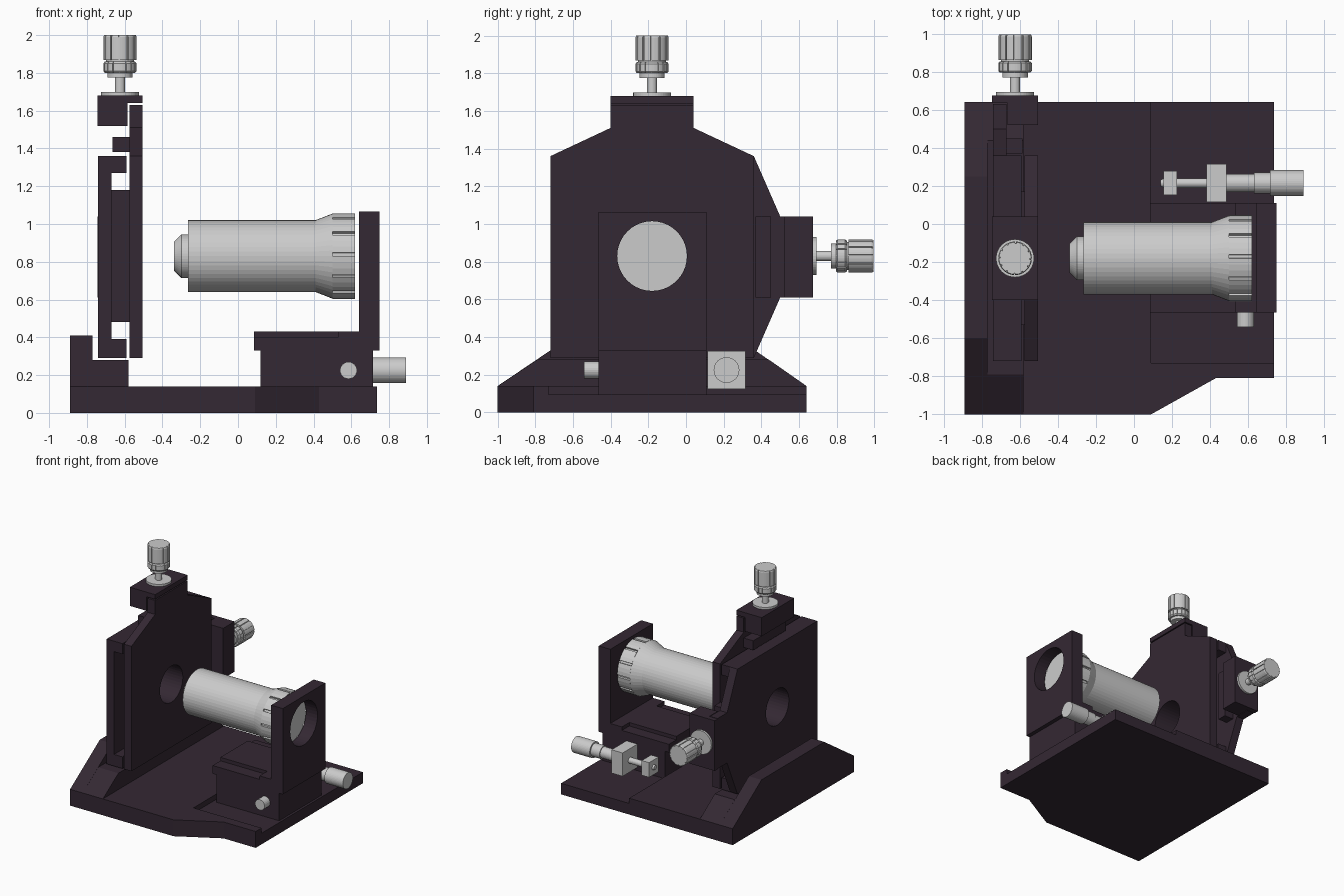
import bpy, bmesh, math
from mathutils import Vector

if "Cube" in bpy.data.objects:
    bpy.data.objects.remove(bpy.data.objects["Cube"], do_unlink=True)


def material(name, rgb):
    mat = bpy.data.materials.new(name)
    mat.use_nodes = True
    mat.diffuse_color = (*rgb, 1)
    mat.node_tree.nodes["Principled BSDF"].inputs["Base Color"].default_value = (*rgb, 1)
    return mat


DARK = material("dark anodised purple", (0.034, 0.021, 0.033))
STEEL = material("light grey steel", (0.6, 0.6, 0.6))


def finish(name, bm, mat):
    bmesh.ops.recalc_face_normals(bm, faces=bm.faces)
    mesh = bpy.data.meshes.new(name)
    bm.to_mesh(mesh)
    bm.free()
    mesh.materials.append(mat)
    obj = bpy.data.objects.new(name, mesh)
    bpy.context.collection.objects.link(obj)
    return obj


def prism(name, axis, lo, hi, outline, mat=DARK):
    """Extrude an outline along an axis; outline uses the other two axes in order."""
    bm = bmesh.new()
    place = {"x": lambda p: (lo, p[0], p[1]),
             "y": lambda p: (p[0], lo, p[1]),
             "z": lambda p: (p[0], p[1], lo)}[axis]
    face = bm.faces.new([bm.verts.new(place(p)) for p in outline])
    ext = bmesh.ops.extrude_face_region(bm, geom=[face])
    step = Vector([(hi - lo) * (a == axis) for a in "xyz"])
    bmesh.ops.translate(bm, vec=step, verts=[v for v in ext["geom"] if isinstance(v, bmesh.types.BMVert)])
    return finish(name, bm, mat)


def box(name, x, y, z, mat=DARK):
    return prism(name, "x", x[0], x[1], [(y[0], z[0]), (y[1], z[0]), (y[1], z[1]), (y[0], z[1])], mat)


def turned(name, origin, axis, profile, teeth=0, mat=STEEL, sides=40):
    """Turn a (distance, radius) profile round an axis; teeth cut narrow grooves."""
    if teeth:
        ring = [((i + f) / teeth, s) for i in range(teeth)
                for f, s in ((0, 1), (0.28, 1), (0.56, 1), (0.84, 1), (0.85, 0.92), (0.99, 0.92))]
    else:
        ring = [(i / sides, 1) for i in range(sides)]
    turn = Vector((0, 0, 1)).rotation_difference(Vector(axis))
    bm = bmesh.new()
    loops = []
    for t, r in profile:
        loops.append([bm.verts.new(Vector(origin) + turn @ Vector(
            (r * s * math.cos(a * math.tau), r * s * math.sin(a * math.tau), t))) for a, s in ring])
    for low, high in zip(loops, loops[1:]):
        for i in range(len(ring)):
            j = (i + 1) % len(ring)
            bm.faces.new((low[i], low[j], high[j], high[i]))
    bm.faces.new(loops[0])
    bm.faces.new(loops[-1])
    return finish(name, bm, mat)


def bore(obj, radius):
    """Cut the optical bore through a plate."""
    cutter = turned("bore_cutter", (-1, AY, AZ), (1, 0, 0), [(0, radius), (2, radius)], mat=DARK)
    cutter.hide_render = True
    mod = obj.modifiers.new("bore", "BOOLEAN")
    mod.operation, mod.solver, mod.object = "DIFFERENCE", "EXACT", cutter
    bpy.context.view_layer.objects.active = obj
    bpy.ops.object.modifier_apply(modifier=mod.name)
    bpy.data.objects.remove(cutter, do_unlink=True)


# Optical axis and the x position of the adjuster knobs
AY, AZ, KX = -0.18, 0.83, -0.625

# Base: lower slab, with raised floor round a shallow pocket
prism("base_slab", "z", 0, 0.095,
      [(-0.89, -1), (0.09, -1), (0.43, -0.81), (0.735, -0.81), (0.735, 0.64), (-0.89, 0.64)])
prism("base_floor", "z", 0.095, 0.14,
      [(-0.89, -1), (0.09, -1), (0.43, -0.81), (0.735, -0.81), (0.735, -0.73),
       (0.09, -0.73), (0.09, 0.64), (-0.89, 0.64)])

# Sloped foot carrying the stage plates
prism("foot_back", "x", -0.89, -0.77, [(-1, 0.14), (0.64, 0.14), (0.25, 0.41), (-0.6, 0.41)])
prism("foot_ledge", "x", -0.77, -0.58, [(-1, 0.14), (0.64, 0.14), (0.44, 0.28), (-0.79, 0.28)])

# Stage plates: one necked towards the back, one necked upwards
outer = prism("outer_plate", "x", -0.74, -0.67,
              [(-0.72, 0.29), (0.36, 0.29), (0.5, 0.61), (0.63, 0.61), (0.63, 1.04),
               (0.5, 1.04), (0.36, 1.36), (-0.72, 1.36)])
inner = prism("inner_plate", "x", -0.575, -0.505,
              [(-0.72, 0.29), (0.36, 0.29), (0.36, 1.36), (0.04, 1.51), (0.04, 1.63),
               (-0.4, 1.63), (-0.4, 1.51), (-0.72, 1.36)])
carrier = box("carrier_plate", (-0.67, -0.575), (-0.53, 0.17), (0.48, 1.18))
for plate in (outer, inner, carrier):
    bore(plate, 0.155)
box("lower_rail", (-0.67, -0.59), (-0.72, 0.36), (0.29, 0.39))
box("upper_rail", (-0.67, -0.59), (-0.72, 0.36), (1.27, 1.36))

# Adjuster blocks and the tabs they push against
prism("top_block", "y", -0.4, 0.04,
      [(-0.745, 1.52), (-0.585, 1.52), (-0.585, 1.64), (-0.505, 1.64), (-0.505, 1.68), (-0.745, 1.68)])
prism("rear_block", "z", 0.61, 1.04,
      [(-0.505, 0.52), (-0.665, 0.52), (-0.665, 0.635), (-0.745, 0.635), (-0.745, 0.675), (-0.505, 0.675)])
box("top_tab", (-0.665, -0.575), (-0.4, 0.04), (1.38, 1.46))
box("rear_tab", (-0.67, -0.585), (0.37, 0.45), (0.61, 1.04))

# Adjuster knobs
for label, origin, axis in (("top", (KX, AY, 1.68), (0, 0, 1)),
                            ("rear", (KX, AZ and AY + 0.855, AZ), (0, 1, 0))):
    turned(label + "_knob_stem", origin, axis,
           [(0, 0.1), (0.018, 0.1), (0.018, 0.027), (0.095, 0.027), (0.095, 0.067),
            (0.12, 0.067), (0.12, 0.074), (0.2, 0.074)])
    turned(label + "_knob_ring", origin, axis, [(0.12, 0.08), (0.13, 0.088), (0.17, 0.088), (0.18, 0.08)], 16)
    turned(label + "_knob_grip", origin, axis, [(0.187, 0.088), (0.31, 0.088), (0.32, 0.084)], 12)

# Lens barrel with knurled collar
turned("lens_barrel", (0, AY, AZ), (1, 0, 0),
       [(-0.34, 0.075), (-0.3, 0.115), (-0.265, 0.115), (-0.265, 0.19), (0.41, 0.19),
        (0.5, 0.225), (0.5, 0.21), (0.62, 0.21)], sides=48)
turned("lens_collar", (0, AY, AZ), (1, 0, 0), [(0.5, 0.226), (0.62, 0.226)], 12)

# Lens holder: block, slide with lowered side ledges, upright
HOLD = (-0.465, 0.11)
box("holder_block", (0.12, 0.715), HOLD, (0.095, 0.33))
box("holder_slide", (0.085, 0.64), HOLD, (0.33, 0.4))
box("slide_ridge", (0.085, 0.53), (-0.36, 0.01), (0.4, 0.43))
box("slide_heel", (0.53, 0.64), HOLD, (0.4, 0.43))
upright = box("holder_upright", (0.64, 0.75), HOLD, (0.33, 1.065))
bore(upright, 0.185)
turned("locking_screw", (0.585, -0.465, 0.225), (0, -1, 0), [(0, 0.045), (0.075, 0.045)], sides=24)

# Side micrometer
MY, MZ = 0.215, 0.225
box("micrometer_mount", (0.38, 0.485), (MY - 0.1, MY + 0.1), (MZ - 0.1, MZ + 0.1), STEEL)
box("micrometer_stop", (0.155, 0.225), (MY - 0.063, MY + 0.063), (MZ - 0.063, MZ + 0.063), STEEL)
turned("micrometer_spindle", (0, MY, MZ), (1, 0, 0),
       [(0.14, 0.018), (0.16, 0.025), (0.485, 0.025), (0.485, 0.047), (0.63, 0.047),
        (0.63, 0.055), (0.72, 0.055)])
turned("micrometer_thimble", (0, MY, MZ), (1, 0, 0), [(0.715, 0.068), (0.89, 0.068)])
